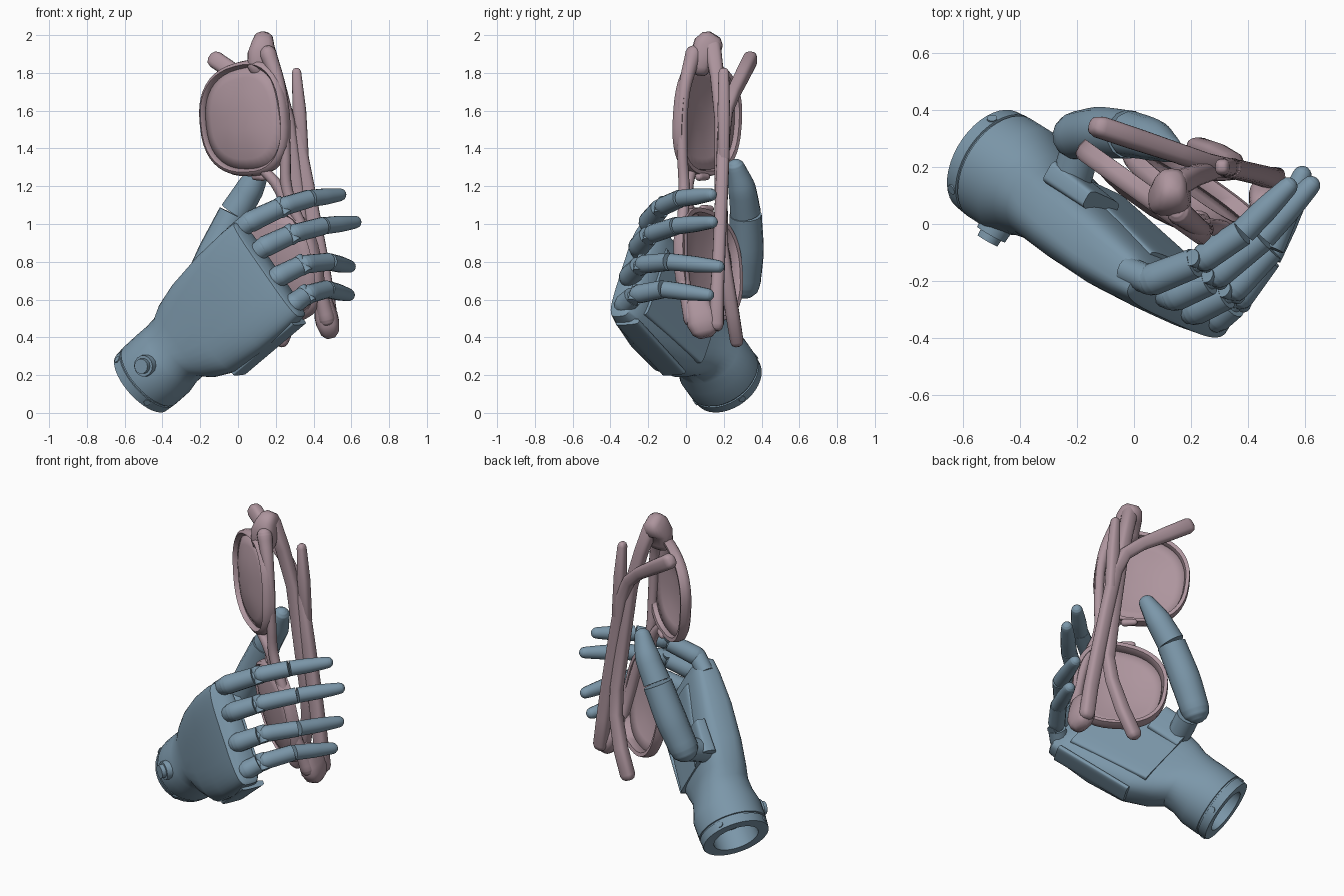
import bpy, bmesh
from math import sin, cos, pi, copysign, radians
from mathutils import Vector as V

if "Cube" in bpy.data.objects:
    bpy.data.objects.remove(bpy.data.objects["Cube"])


def material(name, rgb):
    m = bpy.data.materials.new(name)
    m.diffuse_color = (*rgb, 1)
    m.use_nodes = True
    m.node_tree.nodes["Principled BSDF"].inputs["Base Color"].default_value = m.diffuse_color
    return m


BLUE = material("steel_blue", (0.2, 0.31, 0.4))
PINK = material("dusty_pink", (0.42, 0.3, 0.34))

# Hand frame: a along the hand, l across the knuckles, n out of the palm
W = V((-0.51, 0.222, 0.16))
a = V((0.675, -0.43, 0.605)).normalized()
l = V((-0.53, 0.24, 0.81))
l = (l - a * l.dot(a)).normalized()
n = l.cross(a)


def P(u, v, w):
    return W + a * u + l * v + n * w


def finish(ob, mat, angle=40):
    ob.data.materials.clear()
    ob.data.materials.append(mat)
    bpy.ops.object.select_all(action='DESELECT')
    ob.select_set(True)
    bpy.context.view_layer.objects.active = ob
    if ob.type == 'CURVE':
        bpy.ops.object.convert(target='MESH')
        ob = bpy.context.object
    bpy.ops.object.shade_smooth_by_angle(angle=radians(angle))
    return ob


def tube(name, pts, mat, dome=(False, False), closed=False):
    """Swept round bar through (position, radius) pairs with optional domed ends."""
    pts = [(V(p), r) for p, r in pts]

    def cap(end, prev):
        d, (e, r) = (end[0] - prev[0]).normalized(), end
        return [(e + d * r * sin(t), max(r * cos(t), 0.002)) for t in (0.5, 0.95, 1.3, 1.56)]
    full = list(pts)
    if dome[1]:
        full += cap(pts[-1], pts[-2])
    if dome[0]:
        full = cap(pts[0], pts[1])[::-1] + full
    cu = bpy.data.curves.new(name, 'CURVE')
    cu.dimensions = '3D'
    cu.bevel_depth, cu.bevel_resolution = 1, 5
    cu.resolution_u, cu.use_fill_caps = 5, True
    s = cu.splines.new('BEZIER')
    s.bezier_points.add(len(full) - 1)
    s.use_cyclic_u = closed
    for bp, (p, r) in zip(s.bezier_points, full):
        bp.co, bp.radius = p, r
        bp.handle_left_type = bp.handle_right_type = 'AUTO'
    ob = bpy.data.objects.new(name, cu)
    bpy.context.collection.objects.link(ob)
    return finish(ob, mat)


def mesh(name, bm, mat, angle=40):
    bmesh.ops.recalc_face_normals(bm, faces=bm.faces)
    me = bpy.data.meshes.new(name)
    bm.to_mesh(me)
    bm.free()
    ob = bpy.data.objects.new(name, me)
    bpy.context.collection.objects.link(ob)
    return finish(ob, mat, angle)


def oval(t, e):
    """Superellipse point."""
    c, s = cos(t), sin(t)
    return copysign(abs(c) ** (2 / e), c), copysign(abs(s) ** (2 / e), s)


def skin(bm, rings, ends=(True, True)):
    N = len(rings[0])
    for r, q in zip(rings, rings[1:]):
        for i in range(N):
            bm.faces.new((r[i], r[(i + 1) % N], q[(i + 1) % N], q[i]))
    for on, r in zip(ends, (rings[0], rings[-1])):
        if on:
            bm.faces.new(r)


def loft(name, sections, mat, N=40):
    """Skin sections (u, v0, v1, w0, w1, squareness) in the hand frame."""
    bm = bmesh.new()
    rings = []
    for u, v0, v1, w0, w1, e in sections:
        pts = [oval(2 * pi * i / N, e) for i in range(N)]
        rings.append([bm.verts.new(P(u, (v0 + v1 + x * (v1 - v0)) / 2, (w0 + w1 + y * (w1 - w0)) / 2))
                      for x, y in pts])
    skin(bm, rings)
    return mesh(name, bm, mat)


def strap(name, pts, mat, N=20):
    """Flat bar through (position, half width, half depth), rounded at both ends."""
    ps = [V(p) for p, _, _ in pts]
    bm, rings = bmesh.new(), []
    for i, (p, h, d) in enumerate(pts):
        t = (ps[min(i + 1, len(ps) - 1)] - ps[max(i - 1, 0)]).normalized()
        e1 = V((0, 1, 0)).cross(t).normalized()
        e2 = t.cross(e1)
        off = {0: (-0.9, -0.6, 0), len(ps) - 1: (0, 0.6, 0.9)}.get(i, (0,))
        for o in off:
            k = (1 - o * o) ** 0.5
            c = ps[i] + t * o * d
            rings.append([bm.verts.new(c + e1 * x * h * k + e2 * y * d * k)
                          for x, y in (oval(2 * pi * j / N, 2.8) for j in range(N))])
    skin(bm, rings)
    return mesh(name, bm, mat, 50)


def ring(u, r):
    return (u, -r, r, -r, r, 2)


# Hollow wrist with seam groove, flowing into the palm
loft("wrist_and_palm", [
    ring(0.12, 0.135), ring(0, 0.135), ring(0, 0.198), ring(0.05, 0.203), ring(0.052, 0.196),
    ring(0.06, 0.196), ring(0.062, 0.204), ring(0.17, 0.205),
    (0.24, -0.19, 0.205, -0.175, 0.18, 2.1), (0.31, -0.19, 0.21, -0.16, 0.16, 2.3),
    (0.38, -0.25, 0.24, -0.16, 0.135, 2.7), (0.52, -0.315, 0.27, -0.165, 0.115, 3.2),
    (0.75, -0.34, 0.29, -0.165, 0.08, 3.8), (0.95, -0.34, 0.295, -0.15, 0.045, 4),
    (1.03, -0.335, 0.29, -0.135, 0.015, 4), (1.04, -0.32, 0.275, -0.12, 0.0, 4)], BLUE)

# Palm cover plate and outer side plate
loft("palm_plate", [(0.45, -0.22, 0.12, 0.08, 0.135, 5), (0.95, -0.27, 0.17, 0.0, 0.06, 5)], BLUE)
loft("side_plate", [(0.5, -0.33, -0.3, -0.06, 0.08, 4), (0.98, -0.355, -0.32, -0.1, 0.04, 4)], BLUE)

# Wrist button and bolts
tube("button_base", [(P(0.17, 0, -0.17), 0.06), (P(0.17, 0, -0.215), 0.056)], BLUE)
tube("button_cap", [(P(0.17, 0, -0.2), 0.042), (P(0.17, 0, -0.24), 0.04)], BLUE)
for i in range(4):
    t = pi / 4 + i * pi / 2
    tube("wrist_bolt", [(P(0.03, r * cos(t), r * sin(t)), 0.018) for r in (0.18, 0.206)], BLUE)

# Fingers: knuckle, proximal, middle joint, fingertip
fingers = {
    "index": [(0.04, -0.205, 1.0), (0.23, -0.13, 1.09), (0.38, -0.03, 1.135), (0.54, 0.13, 1.155)],
    "middle": [(0.12, -0.26, 0.87), (0.28, -0.19, 0.945), (0.45, -0.05, 0.99), (0.62, 0.135, 1.01)],
    "ring": [(0.19, -0.31, 0.71), (0.34, -0.24, 0.785), (0.48, -0.09, 0.8), (0.59, 0.17, 0.775)],
    "little": [(0.27, -0.34, 0.56), (0.36, -0.27, 0.625), (0.47, -0.12, 0.655), (0.585, 0.115, 0.625)],
}
for name, pts in fingers.items():
    b, j, m, t = map(V, pts)
    d = (j - b).normalized()
    tube(name + "_knuckle", [(b - a * 0.1, 0.05), (b + d * 0.02, 0.052)], BLUE, (False, True))
    tube(name + "_proximal", [(b + d * 0.03, 0.057), (j - d * 0.02, 0.053)], BLUE, (True, False))
    tube(name + "_pivot", [(j - l * 0.05, 0.03), (j + l * 0.05, 0.03)], BLUE)
    e = (m - j).normalized()
    tube(name + "_link", [(j - d * 0.03, 0.035), (j + e * 0.03, 0.035)], BLUE)
    tube(name + "_middle", [(j + e * 0.025, 0.05), (m, 0.048)], BLUE, (True, False))
    f = (t - m).normalized()
    tube(name + "_tip", [(m + f * 0.006, 0.046), (m.lerp(t, 0.5), 0.044), (t, 0.034)], BLUE, (False, True))

# Thumb with bracket and hinge pin
tube("thumb_bracket", [(P(0.5, 0.17, 0.07), 0.07), (P(0.5, 0.23, 0.23), 0.07)], BLUE)
loft("thumb_mount", [(0.45, 0.08, 0.27, 0.06, 0.15, 5), (0.66, 0.08, 0.27, 0.06, 0.13, 5)], BLUE)
tube("thumb_proximal", [((-0.2, 0.31, 0.69), 0.086), ((-0.12, 0.32, 0.85), 0.092),
                        ((-0.02, 0.315, 1.05), 0.086)], BLUE, (True, False))
tube("thumb_tip", [((-0.015, 0.315, 1.06), 0.082), ((0.065, 0.295, 1.19), 0.074),
                   ((0.12, 0.265, 1.295), 0.05)], BLUE, (False, True))


# Spectacle lenses: slim deep rim plus shallow domed lens
def lens(name, c, p, N=40):
    c, p = V(c), V(p).normalized()
    q = V((-0.8, 0.57, -0.1))
    q = (q - p * q.dot(p)).normalized()
    out = p.cross(q)
    if out.y > 0:
        out = -out

    def at(i, k, w=0.0):
        x, y = oval(2 * pi * i / N, 2.5)
        return c + p * x * k * 0.285 * (1 - 0.09 * y) + q * y * k * 0.26 + out * (0.05 * (1 - k * k) + w)
    bm = bmesh.new()
    rings = [[bm.verts.new(at(i, k, w)) for i in range(N)] for k, w in
             ((0.93, 0.0), (0.99, 0.03), (1.05, 0.025), (1.07, 0.0), (1.05, -0.035), (0.97, -0.04), (0.93, 0.0))]
    skin(bm, rings, (False, False))
    bmesh.ops.remove_doubles(bm, verts=bm.verts, dist=0.0005)
    mesh(name + "_rim", bm, PINK, 50)
    bm = bmesh.new()
    skin(bm, [[bm.verts.new(at(i, k)) for i in range(N)] for k in (0.97, 0.75, 0.5, 0.25)], (False, True))
    mesh(name, bm, PINK).modifiers.new("thickness", 'SOLIDIFY').thickness = 0.015


lens("upper_lens", (0.03, 0.105, 1.555), (-0.1, 0.07, 0.98))
lens("lower_lens", (0.2, 0.11, 0.775), (0.2, 0.05, -0.98))

# Brow bar, bridge, end pieces
tube("brow_bar", [((0.16, 0.04, 1.9), 0.045), ((0.225, -0.01, 1.7), 0.032), ((0.25, -0.02, 1.4), 0.028),
                  ((0.26, -0.01, 1.18), 0.03), ((0.35, -0.02, 0.95), 0.03),
                  ((0.42, -0.01, 0.7), 0.032), ((0.47, 0.03, 0.5), 0.045)], PINK, (True, True))
tube("bridge", [((0.14, 0.03, 1.28), 0.026), ((0.21, 0.01, 1.2), 0.03), ((0.24, 0.01, 1.1), 0.03),
                ((0.2, 0.04, 1.05), 0.026)], PINK, (True, True))
for pos in ((0.13, 0.07, 1.25), (0.16, 0.09, 1.08)):
    tube("nose_pad", [(pos, 0.022), (V(pos) + V((-0.04, 0.04, 0)), 0.018)], PINK, (True, True))
strap("upper_end_piece", [((0.125, 0.08, 1.83), 0.075, 0.05), ((0.125, 0.09, 1.9), 0.075, 0.065),
                          ((0.13, 0.115, 1.94), 0.062, 0.08)], PINK)
strap("lower_end_piece", [((0.455, 0.06, 0.58), 0.05, 0.065), ((0.465, 0.08, 0.52), 0.062, 0.08),
                          ((0.475, 0.09, 0.475), 0.062, 0.085)], PINK)

# Folded temple arms with drooping ear tips
strap("lower_temple", [((0.49, 0.16, 0.47), 0.042, 0.04), ((0.465, 0.165, 0.65), 0.042, 0.036),
                       ((0.43, 0.175, 0.85), 0.042, 0.034), ((0.365, 0.19, 1.2), 0.04, 0.034),
                       ((0.31, 0.2, 1.47), 0.04, 0.034), ((0.25, 0.215, 1.6), 0.038, 0.034),
                       ((0.15, 0.25, 1.69), 0.038, 0.035), ((0.0, 0.3, 1.79), 0.044, 0.038),
                       ((-0.12, 0.34, 1.87), 0.046, 0.038)], PINK)
strap("upper_temple", [((0.15, 0.14, 1.94), 0.042, 0.045), ((0.2, 0.165, 1.78), 0.04, 0.037),
                       ((0.26, 0.185, 1.55), 0.04, 0.034), ((0.31, 0.185, 1.2), 0.038, 0.034),
                       ((0.355, 0.19, 0.88), 0.038, 0.034), ((0.345, 0.215, 0.72), 0.038, 0.035),
                       ((0.29, 0.245, 0.53), 0.042, 0.037), ((0.225, 0.268, 0.385), 0.044, 0.036)], PINK)
strap("temple_spur", [((0.345, 0.2, 1.35), 0.03, 0.03), ((0.325, 0.2, 1.6), 0.036, 0.033),
                      ((0.31, 0.2, 1.8), 0.025, 0.028)], PINK)
